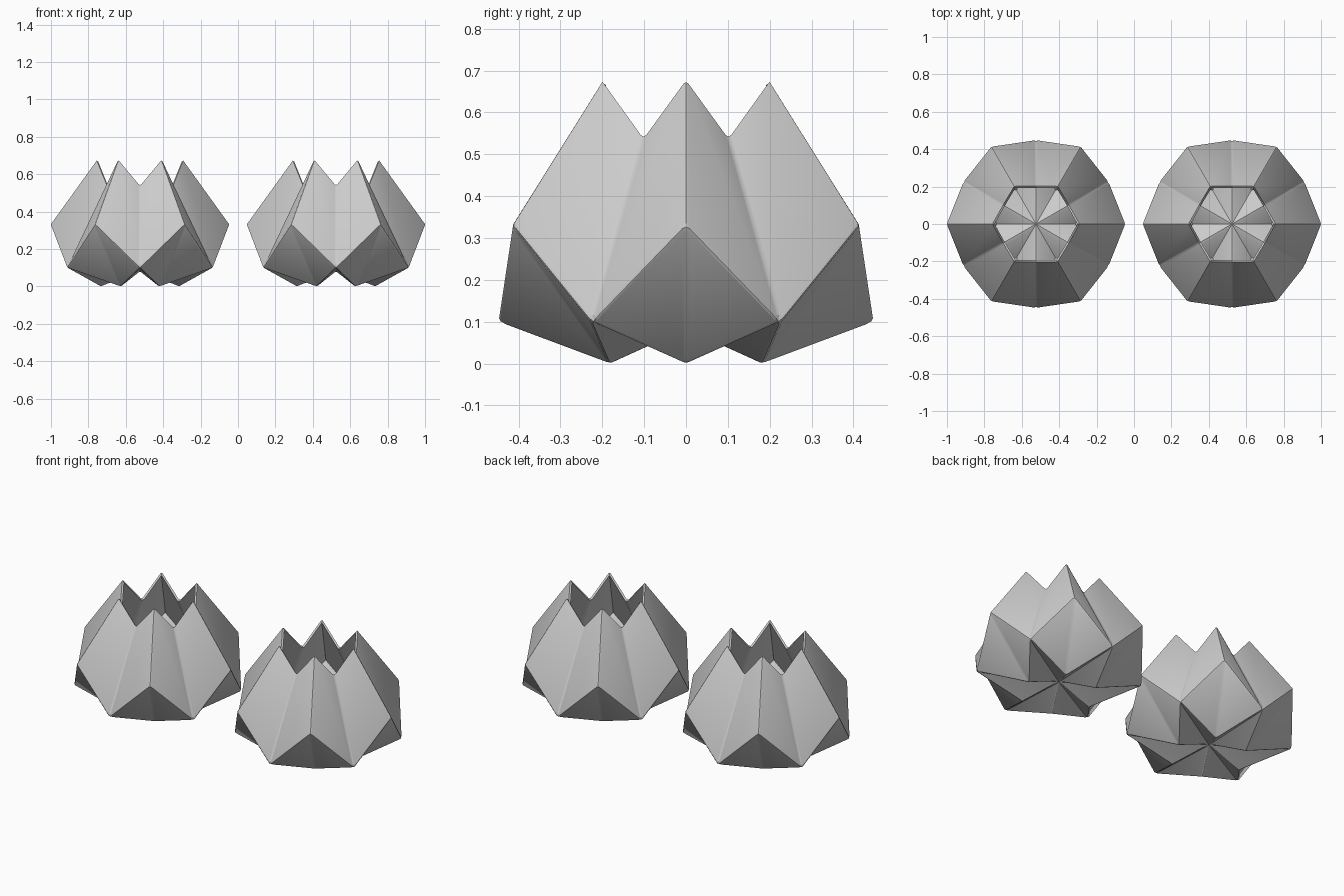
import bpy, bmesh, math

if "Cube" in bpy.data.objects:
    bpy.data.objects.remove(bpy.data.objects["Cube"])

SPACING = 0.524   # distance of each bowl from the centre


def ring(bm, radius, z, offset):
    """Six vertices around the axis, starting at offset degrees."""
    verts = []
    for i in range(6):
        a = math.radians(offset + 60 * i)
        verts.append(bm.verts.new((radius * math.cos(a), radius * math.sin(a), z)))
    return verts


def folded_bowl(name, x):
    bm = bmesh.new()
    # Ridges lie at 0, 60... degrees, valleys halfway between
    peak = ring(bm, 0.233, 0.677, 0)
    notch = ring(bm, 0.203, 0.537, 30)
    shoulder = ring(bm, 0.481, 0.332, 0)
    belly = ring(bm, 0.452, 0.098, 30)
    foot = ring(bm, 0.21, -0.003, 0)
    centre = bm.verts.new((0, 0, 0.08))

    # Each sixth: folded wall, lower triangles and star-folded underside
    for i in range(6):
        for v in (i, i - 1):
            bm.faces.new((peak[i], shoulder[i], belly[v], notch[v]))
            bm.faces.new((shoulder[i], foot[i], belly[v]))
            bm.faces.new((foot[i], centre, belly[v]))
    bmesh.ops.recalc_face_normals(bm, faces=bm.faces)
    # Make sure the normals of the open sheet point outward
    bm.normal_update()
    wall = next(f for f in bm.faces if peak[0] in f.verts)
    if wall.normal.dot(wall.calc_center_median()) < 0:
        bmesh.ops.reverse_faces(bm, faces=bm.faces)
    mesh = bpy.data.meshes.new(name)
    bm.to_mesh(mesh)
    bm.free()
    obj = bpy.data.objects.new(name, mesh)
    bpy.context.collection.objects.link(obj)
    obj.location.x = x

    # Softened folds, then wall thickness
    bevel = obj.modifiers.new("soft_folds", 'BEVEL')
    bevel.width = 0.009
    bevel.segments = 2
    bevel.limit_method = 'ANGLE'
    bevel.angle_limit = math.radians(5)
    shell = obj.modifiers.new("wall", 'SOLIDIFY')
    shell.thickness = 0.012
    shell.offset = -1

    bpy.ops.object.select_all(action='DESELECT')
    obj.select_set(True)
    bpy.context.view_layer.objects.active = obj
    for m in ("soft_folds", "wall"):
        bpy.ops.object.modifier_apply(modifier=m)
    bpy.ops.object.shade_smooth_by_angle(angle=math.radians(25))
    return obj


folded_bowl("left_folded_bowl", -SPACING)
folded_bowl("right_folded_bowl", SPACING)
